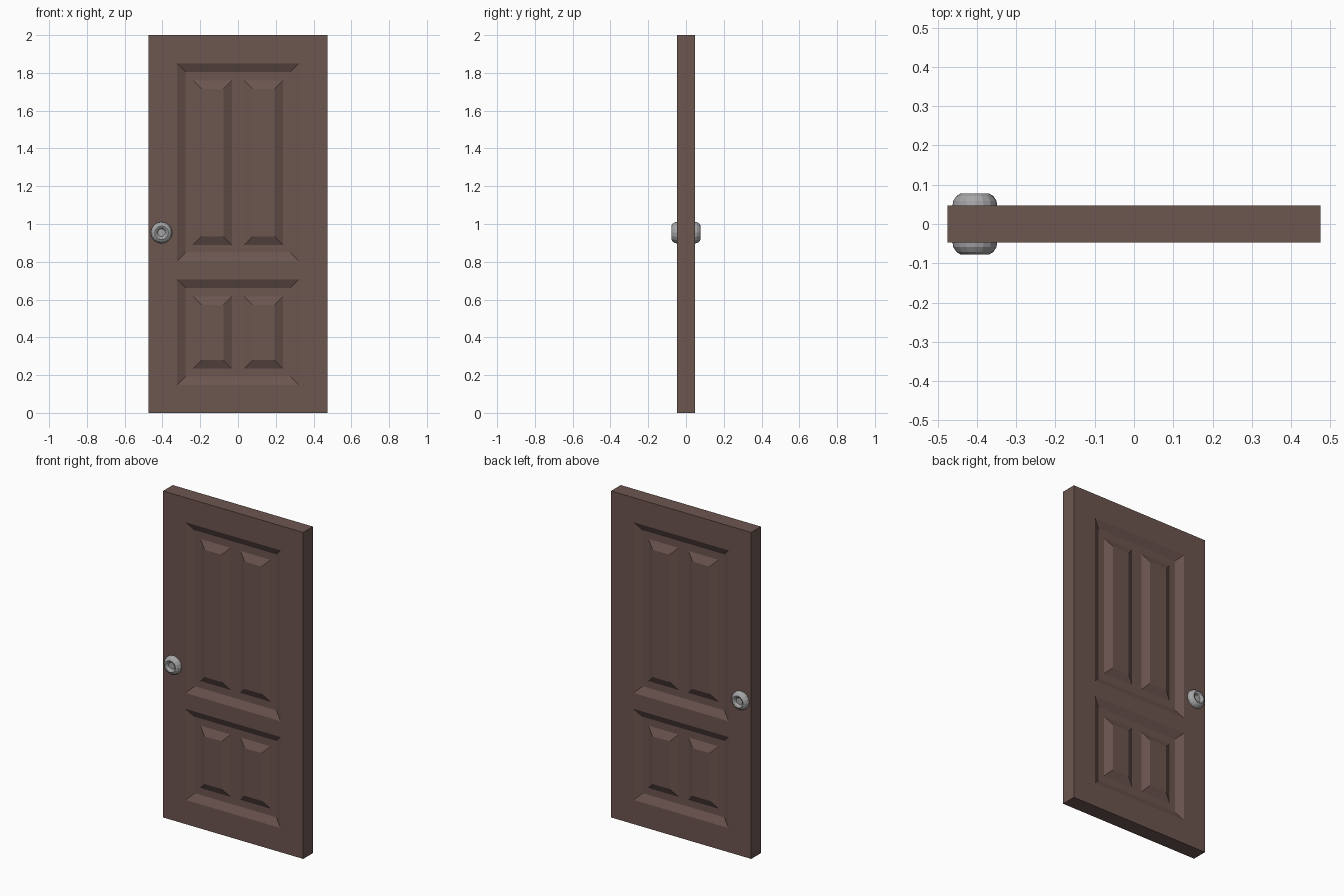
import bpy
import math

if "Cube" in bpy.data.objects:
    bpy.data.objects.remove(bpy.data.objects["Cube"])

T = 0.047        # half thickness of the door
D = 0.023        # depth of the recessed panels
B = 0.045        # width of every bevelled border


def material(name, rgb):
    m = bpy.data.materials.new(name)
    m.diffuse_color = (*rgb, 1)
    m.use_nodes = True
    m.node_tree.nodes["Principled BSDF"].inputs["Base Color"].default_value = m.diffuse_color
    return m


def make_object(name, verts, faces, mat):
    # Builds the front half; the mirror modifier makes the back half
    mesh = bpy.data.meshes.new(name)
    mesh.from_pydata(verts, [], faces)
    mesh.materials.append(mat)
    ob = bpy.data.objects.new(name, mesh)
    bpy.context.collection.objects.link(ob)
    mod = ob.modifiers.new("back_side", 'MIRROR')
    mod.use_axis = (False, True, False)
    mod.merge_threshold = 0.0001
    return ob


brown = material("dark_brown_wood", (0.150, 0.092, 0.080))
grey = material("grey_metal", (0.38, 0.38, 0.39))

verts, faces, index = [], [], {}


def vert(x, y, z):
    key = (round(x, 4), round(y, 4), round(z, 4))
    if key not in index:
        index[key] = len(verts)
        verts.append(key)
    return index[key]


def corners(r, y):
    x0, x1, z0, z1 = r
    return [vert(*p) for p in ((x0, y, z0), (x1, y, z0), (x1, y, z1), (x0, y, z1))]


def grow(r, d):
    return (r[0] - d, r[1] + d, r[2] - d, r[3] + d)


def border(outer, yo, inner, yi):
    # Four sloped quads between two rectangles
    a, b = corners(outer, yo), corners(inner, yi)
    for i in range(4):
        j = (i + 1) % 4
        faces.append((a[i], a[j], b[j], b[i]))


def plate(rect, y, holes):
    # Flat rectangle split into a grid, leaving the holes open
    xs = sorted({rect[0], rect[1], *(v for h in holes for v in h[:2])})
    zs = sorted({rect[2], rect[3], *(v for h in holes for v in h[2:])})
    for x0, x1 in zip(xs, xs[1:]):
        for z0, z1 in zip(zs, zs[1:]):
            cx, cz = (x0 + x1) / 2, (z0 + z1) / 2
            if not any(h[0] < cx < h[1] and h[2] < cz < h[3] for h in holes):
                faces.append(tuple(corners((x0, x1, z0, z1), y)))


# Door slab: edges and front face with two recesses
door = (-0.475, 0.475, 0.0, 2.0)
recesses = [(-0.322, 0.322, 0.148, 0.706), (-0.322, 0.322, 0.803, 1.849)]
border(door, 0, door, -T)
plate(door, -T, recesses)

# Each recess has a sloped border and two raised panels
for r in recesses:
    floor = grow(r, -B)
    border(r, -T, floor, -T + D)
    z0, z1 = r[2] + 0.087, r[3] - 0.089
    panels = [(-0.238, -0.033, z0, z1), (0.033, 0.238, z0, z1)]
    plate(floor, -T + D, panels)
    for p in panels:
        top = grow(p, -B)
        border(p, -T + D, top, -T)
        plate(top, -T, [])

make_object("door_panel", verts, faces, brown)

# Round knob with a dimple in its end, as (radius, distance from door centre)
profile = [(0.050, 0.036), (0.057, 0.047), (0.055, 0.059), (0.047, 0.071),
           (0.036, 0.078), (0.028, 0.075), (0.020, 0.064)]
N = 16
kv, kf = [], []
for rad, dist in profile:
    for i in range(N):
        a = 2 * math.pi * i / N
        kv.append((-0.405 + rad * math.cos(a), -dist, 0.954 + rad * math.sin(a)))
for k in range(len(profile) - 1):
    for i in range(N):
        j = (i + 1) % N
        kf.append((k * N + i, k * N + j, (k + 1) * N + j, (k + 1) * N + i))
kf.append(tuple(range((len(profile) - 1) * N, len(profile) * N)))
make_object("door_knob", kv, kf, grey)
